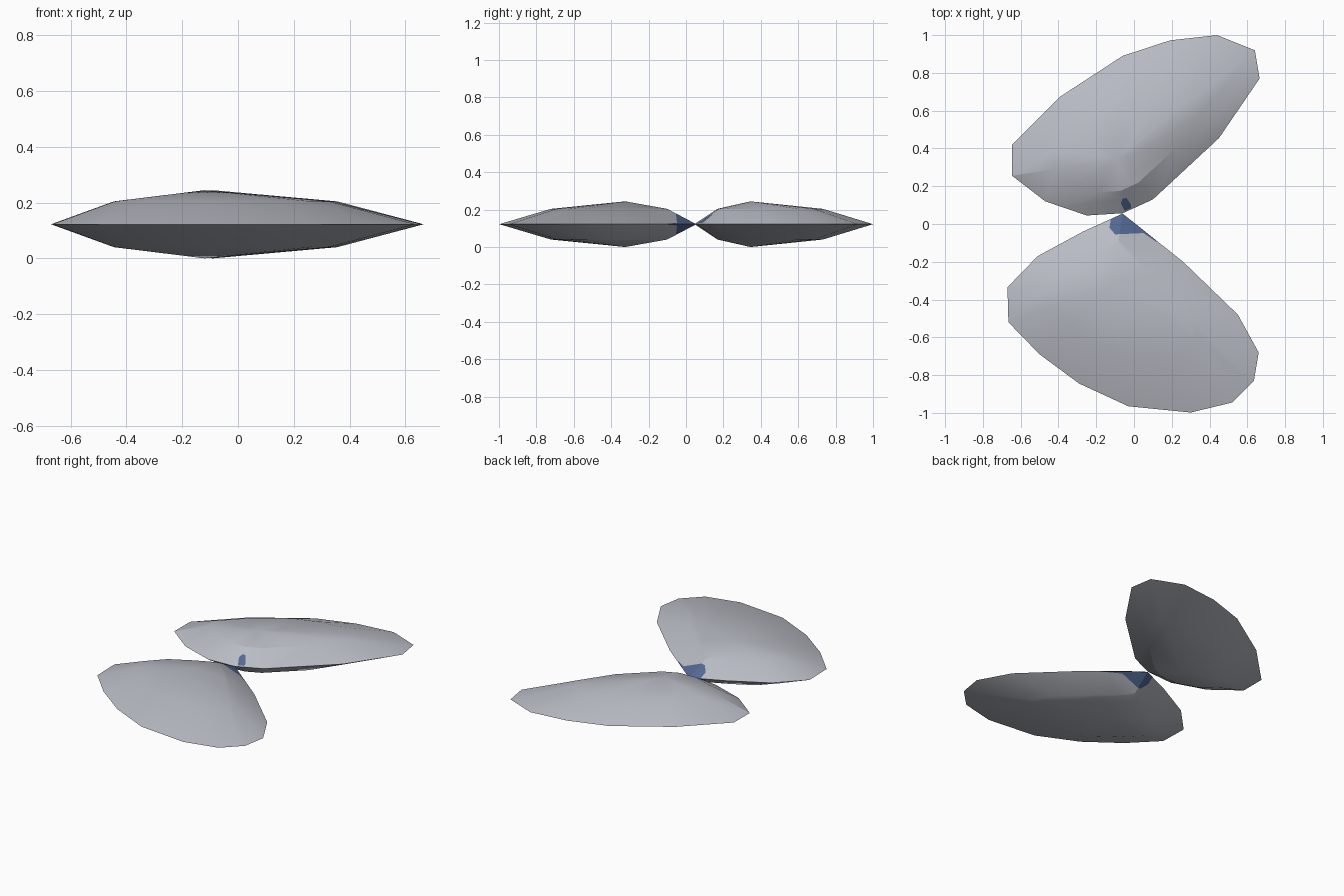
import bpy, bmesh, math
from mathutils import Vector

if "Cube" in bpy.data.objects:
    bpy.data.objects.remove(bpy.data.objects["Cube"])

MID, RING, PEAK, SHRINK = 0.122, 0.082, 0.122, 0.59


def material(name, rgb):
    m = bpy.data.materials.new(name)
    m.diffuse_color = (*rgb, 1)
    m.use_nodes = True
    m.node_tree.nodes["Principled BSDF"].inputs["Base Color"].default_value = m.diffuse_color
    return m


GREY = material("pale_grey", (0.48, 0.50, 0.55))
BLUE = material("slate_blue", (0.085, 0.14, 0.29))


def paint(bm, poly, top_only=False):
    """Cut a convex, counter-clockwise outline into the faces and colour it blue."""
    inside = [f for f in bm.faces
              if not top_only or f.calc_center_median().z > MID]
    for i, a in enumerate(poly):
        b = poly[(i + 1) % len(poly)]
        a3 = Vector((a[0], a[1], 0))
        inward = Vector((a[1] - b[1], b[0] - a[0], 0)).normalized()
        geom = list({e for f in inside for e in f.edges})
        geom += list({v for f in inside for v in f.verts}) + inside
        cut = bmesh.ops.bisect_plane(bm, geom=geom, dist=1e-5,
                                     plane_co=a3, plane_no=inward)
        faces = {g for g in cut["geom"] if isinstance(g, bmesh.types.BMFace)}
        inside = [f for f in faces
                  if (f.calc_center_median() - a3).dot(inward) > 0]
    for f in inside:
        f.material_index = 1


def lens(name, outline, centre, patches, top_only):
    """Flat pebble: sharp rim, a smaller ring and a peak on both sides."""
    bm = bmesh.new()
    c = Vector(centre)
    rim = [bm.verts.new((x, y, MID)) for x, y in outline]
    n = len(rim)
    for side in (1, -1):
        ring = []
        for p in outline:
            q = c + (Vector(p) - c) * SHRINK
            ring.append(bm.verts.new((q.x, q.y, MID + side * RING)))
        peak = bm.verts.new((c.x, c.y, MID + side * PEAK))
        for i in range(n):
            j = (i + 1) % n
            bm.faces.new((rim[i], rim[j], ring[j], ring[i]))
            bm.faces.new((ring[i], ring[j], peak))
    bmesh.ops.recalc_face_normals(bm, faces=bm.faces[:])
    for patch in patches:
        paint(bm, patch, top_only)
    me = bpy.data.meshes.new(name)
    bm.to_mesh(me)
    bm.free()
    me.materials.append(GREY)
    me.materials.append(BLUE)
    ob = bpy.data.objects.new(name, me)
    bpy.context.collection.objects.link(ob)
    bpy.ops.object.select_all(action='DESELECT')
    ob.select_set(True)
    bpy.context.view_layer.objects.active = ob
    bpy.ops.object.shade_smooth_by_angle(angle=math.radians(20))


# back pebble with a small blue fleck on top
lens("back_pebble",
     [(-.645, .42), (-.39, .675), (-.06, .89), (.19, .972), (.44, 1.0),
      (.64, .92), (.665, .77), (.45, .455), (.10, .13), (-.06, .057),
      (-.25, .045), (-.47, .12), (-.645, .255)],
     (-.09, .345),
     [[(-.05, .07), (-.015, .085), (-.015, .1), (-.04, .138),
       (-.06, .135), (-.07, .11)]], True)

# front pebble with a blue corner on both sides
lens("front_pebble",
     [(-.67, -.335), (-.51, -.17), (-.27, -.04), (-.06, .055), (.26, -.20),
      (.55, -.48), (.66, -.68), (.635, -.83), (.52, -.945), (.30, -.998),
      (-.03, -.965), (-.29, -.845), (-.50, -.69), (-.665, -.52)],
     (-.12, -.325),
     [[(-.13, -.02), (-.10, -.055), (.05, -.048), (.05, .1), (-.11, .1)],
      [(.05, -.048), (.12, -.095), (.2, .1), (.05, .1)]], False)
